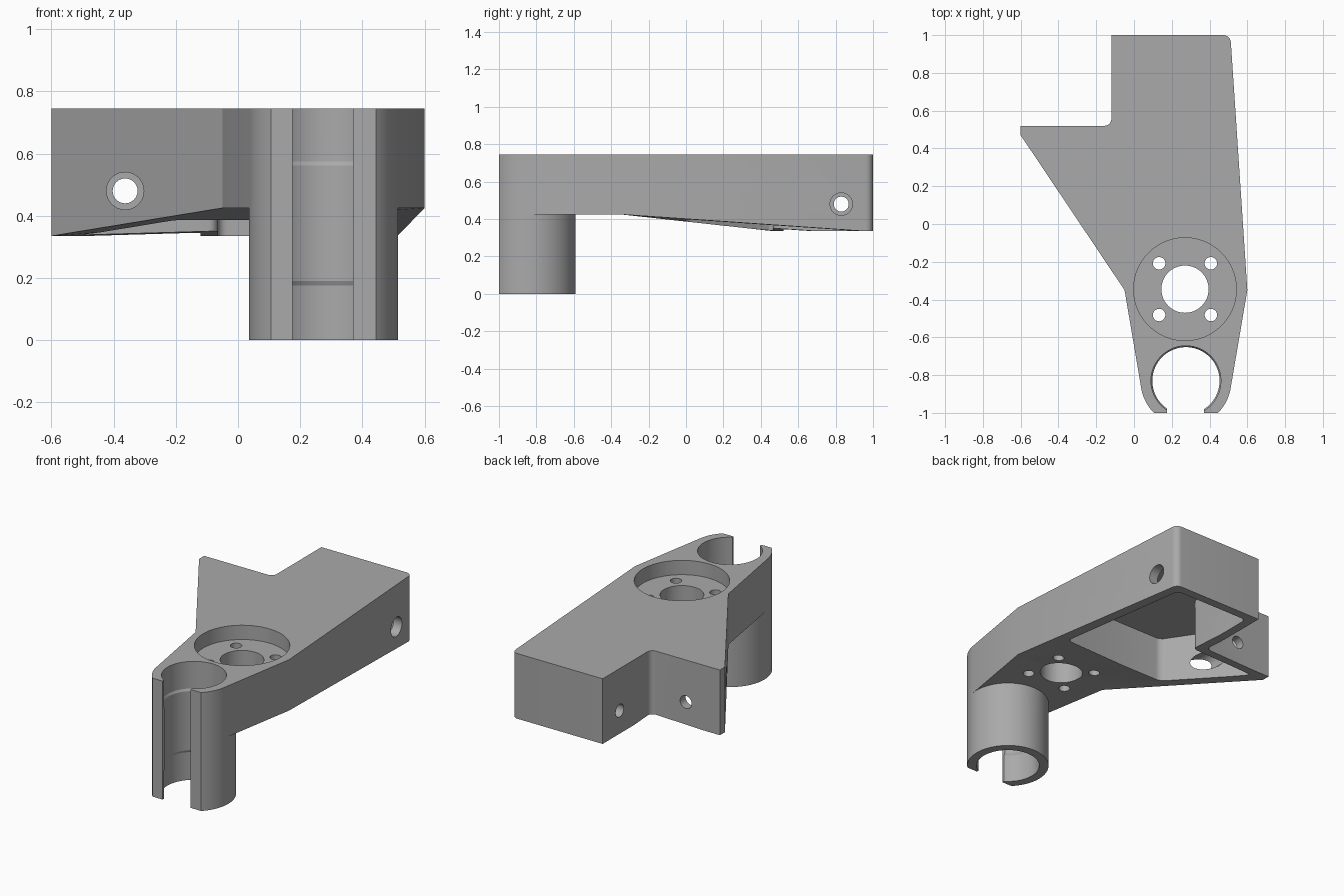
import bpy, bmesh
from math import cos, sin, pi, radians
from mathutils import Matrix, Vector

cube = bpy.data.objects.get("Cube")
if cube:
    bpy.data.objects.remove(cube, do_unlink=True)

grey = bpy.data.materials.new("mid_grey")
grey.use_nodes = True
grey.diffuse_color = (0.4, 0.4, 0.4, 1)
grey.node_tree.nodes["Principled BSDF"].inputs["Base Color"].default_value = (0.4, 0.4, 0.4, 1)

TOP = 0.745
CLAMP = (0.275, -0.83)
MOTOR = (0.27, -0.345)


def finish(name, bm):
    bmesh.ops.recalc_face_normals(bm, faces=bm.faces)
    me = bpy.data.meshes.new(name)
    bm.to_mesh(me)
    bm.free()
    me.materials.append(grey)
    ob = bpy.data.objects.new(name, me)
    bpy.context.collection.objects.link(ob)
    return ob


def hull(name, points):
    bm = bmesh.new()
    for p in points:
        bm.verts.new(p)
    bmesh.ops.convex_hull(bm, input=bm.verts)
    spare = [v for v in bm.verts if not v.link_faces]
    bmesh.ops.delete(bm, geom=spare, context='VERTS')
    return finish(name, bm)


def prism(name, outline, z0, z1, fillet=0):
    bm = bmesh.new()
    face = bm.faces.new([bm.verts.new((x, y, z0)) for x, y in outline])
    ext = bmesh.ops.extrude_face_region(bm, geom=[face], use_keep_orig=True)
    moved = [g for g in ext["geom"] if isinstance(g, bmesh.types.BMVert)]
    bmesh.ops.translate(bm, verts=moved, vec=(0, 0, z1 - z0))
    if fillet:
        upright = [e for e in bm.edges if abs(e.verts[0].co.z - e.verts[1].co.z) > 0.01]
        bmesh.ops.bevel(bm, geom=upright, offset=fillet, segments=6, profile=0.5, affect='EDGES')
    return finish(name, bm)


def box(name, x0, x1, y0, y1, z0, z1, fillet=0):
    return prism(name, [(x0, y0), (x1, y0), (x1, y1), (x0, y1)], z0, z1, fillet)


def rod(name, a, b, radius, segments=64):
    a, b = Vector(a), Vector(b)
    turn = (b - a).to_track_quat('Z', 'Y').to_matrix().to_4x4()
    bm = bmesh.new()
    bmesh.ops.create_cone(bm, cap_ends=True, segments=segments, radius1=radius, radius2=radius,
                          depth=(b - a).length, matrix=Matrix.Translation((a + b) / 2) @ turn)
    return finish(name, bm)


def upright_rod(name, centre, z0, z1, radius, segments=64):
    return rod(name, (*centre, z0), (*centre, z1), radius, segments)


def circle(centre, radius, count=96):
    return [(centre[0] + radius * cos(2 * pi * i / count),
             centre[1] + radius * sin(2 * pi * i / count)) for i in range(count)]


def lathe(name, centre, profile):
    bm = bmesh.new()
    rings = [[bm.verts.new((x, y, z)) for x, y in circle(centre, r)] for r, z in profile]
    for lower, upper in zip(rings, rings[1:]):
        for i in range(len(lower)):
            bm.faces.new((lower[i - 1], lower[i], upper[i], upper[i - 1]))
    bm.faces.new(rings[0])
    bm.faces.new(rings[-1])
    return finish(name, bm)


def combine(target, other, operation):
    mod = target.modifiers.new(operation.lower(), 'BOOLEAN')
    mod.operation, mod.solver, mod.object = operation, 'EXACT', other
    bpy.ops.object.select_all(action='DESELECT')
    bpy.context.view_layer.objects.active = target
    target.select_set(True)
    bpy.ops.object.modifier_apply(modifier=mod.name)
    bpy.data.objects.remove(other, do_unlink=True)


# Rear housing: flat top, underside dropping toward the back
corner = [(0.473 + 0.04 * cos(i * pi / 12), 0.96 + 0.04 * sin(i * pi / 12)) for i in range(7)]
low = corner + [(-0.12, 1), (-0.6, 0.52), (-0.6, 0.47)]
waist = [(-0.05, -0.35), (0.6, -0.35)]
bracket = hull("bracket", [(x, y, TOP) for x, y in low + waist]
               + [(x, y, 0.335) for x, y in low] + [(x, y, 0.425) for x, y in waist])
combine(bracket, box("notch", -0.9, -0.12, 0.52, 1.3, 0.1, 0.9, 0.035), 'DIFFERENCE')

# Nose tapering onto the clamp tube
nose = circle(CLAMP, 0.24) + waist + [(0.1, -0.2), (0.5, -0.2)]
combine(bracket, hull("nose", [(x, y, z) for x, y in nose for z in (0.425, TOP)]), 'UNION')
combine(bracket, prism("clamp_tube", circle(CLAMP, 0.24), 0, TOP), 'UNION')

# Clamp bore with a slightly tighter middle, front flat and open slot
bore = [(0.185, -0.1), (0.185, 0.175), (0.178, 0.19), (0.178, 0.562), (0.185, 0.575), (0.185, 0.9)]
combine(bracket, lathe("bore", CLAMP, bore), 'DIFFERENCE')
combine(bracket, box("front_flat", -0.5, 1, -1.4, -1, -0.1, 0.9), 'DIFFERENCE')
combine(bracket, box("slot", 0.175, 0.37, -1.3, CLAMP[1], -0.2, 1), 'DIFFERENCE')

# Round mounting recess with centre hole and four bolt holes
combine(bracket, upright_rod("recess", MOTOR, 0.655, 0.9, 0.272, 96), 'DIFFERENCE')
combine(bracket, upright_rod("centre_hole", MOTOR, 0.1, 0.9, 0.125), 'DIFFERENCE')
for sx in (-1, 1):
    for sy in (-1, 1):
        spot = (MOTOR[0] + sx * 0.137, MOTOR[1] + sy * 0.137)
        combine(bracket, upright_rod("bolt_hole", spot, 0.1, 0.9, 0.033, 32), 'DIFFERENCE')

# Hollow underside
pocket = [(0.51, 0), (0.455, 0.945), (-0.065, 0.945), (-0.065, 0.465), (-0.51, 0.465), (-0.2, 0)]
combine(bracket, prism("pocket", pocket, 0.1, 0.67, 0.03), 'DIFFERENCE')

# Screw holes: wide on the access side, narrow on the mounting side
for start, middle, end in (((-0.363, -0.3, 0.48), (-0.363, 0.4, 0.48), (-0.363, 0.7, 0.48)),
                           ((0.8, 0.83, 0.48), (0.1, 0.83, 0.48), (-0.3, 0.83, 0.48))):
    combine(bracket, rod("access_hole", start, middle, 0.06, 48), 'DIFFERENCE')
    combine(bracket, rod("screw_hole", middle, end, 0.04, 48), 'DIFFERENCE')

bpy.ops.object.select_all(action='DESELECT')
bracket.select_set(True)
bpy.context.view_layer.objects.active = bracket
bpy.ops.object.shade_smooth_by_angle(angle=radians(20))
